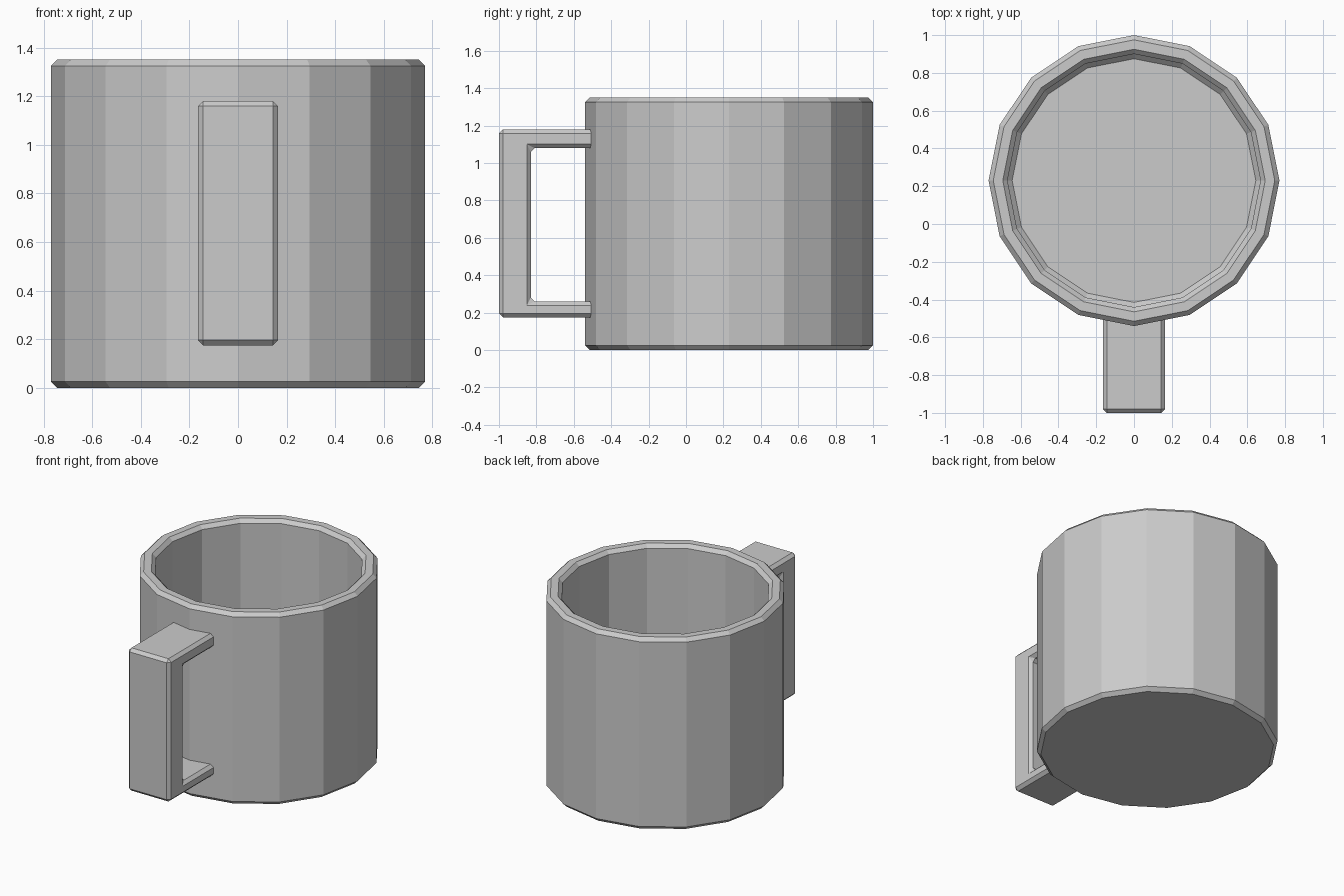
import bpy
import bmesh
from math import sin, cos, pi

if "Cube" in bpy.data.objects:
    bpy.data.objects.remove(bpy.data.objects["Cube"])

SIDES = 16
CENTRE_Y = 0.23


def make_object(name, bm):
    bmesh.ops.recalc_face_normals(bm, faces=bm.faces)
    mesh = bpy.data.meshes.new(name)
    bm.to_mesh(mesh)
    bm.free()
    obj = bpy.data.objects.new(name, mesh)
    bpy.context.collection.objects.link(obj)
    return obj


# Cup body: 16-sided lathe with chamfered foot, rim and inner floor
profile = [(0.745, 0), (0.77, 0.025), (0.77, 1.325), (0.745, 1.35),
           (0.695, 1.35), (0.67, 1.325), (0.67, 0.125), (0.645, 0.10)]
bm = bmesh.new()
rings = [[bm.verts.new((r * cos(2 * pi * i / SIDES),
                        CENTRE_Y + r * sin(2 * pi * i / SIDES), z))
          for i in range(SIDES)] for r, z in profile]
for a, b in zip(rings, rings[1:]):
    for i in range(SIDES):
        j = (i + 1) % SIDES
        bm.faces.new((a[i], a[j], b[j], b[i]))
bm.faces.new(rings[0])
bm.faces.new(rings[-1])
make_object("cup_body", bm)

# Handle: C-shaped side outline extruded across x, ends sunk in the wall
outline = [(-0.46, 1.18), (-1, 1.18), (-1, 0.175), (-0.46, 0.175),
           (-0.46, 0.26), (-0.83, 0.26), (-0.83, 1.08), (-0.46, 1.08)]
bm = bmesh.new()
face = bm.faces.new([bm.verts.new((-0.165, y, z)) for y, z in outline])
extruded = bmesh.ops.extrude_face_region(bm, geom=[face])["geom"]
bmesh.ops.translate(bm, vec=(0.33, 0, 0),
                    verts=[v for v in extruded if isinstance(v, bmesh.types.BMVert)])
if not face.is_valid or len([f for f in bm.faces if len(f.verts) == 8]) < 2:
    bm.faces.new([v for v in bm.verts if v.co.x < 0])
handle = make_object("handle", bm)
bevel = handle.modifiers.new("chamfer", 'BEVEL')
bevel.width = 0.021
bevel.segments = 1
